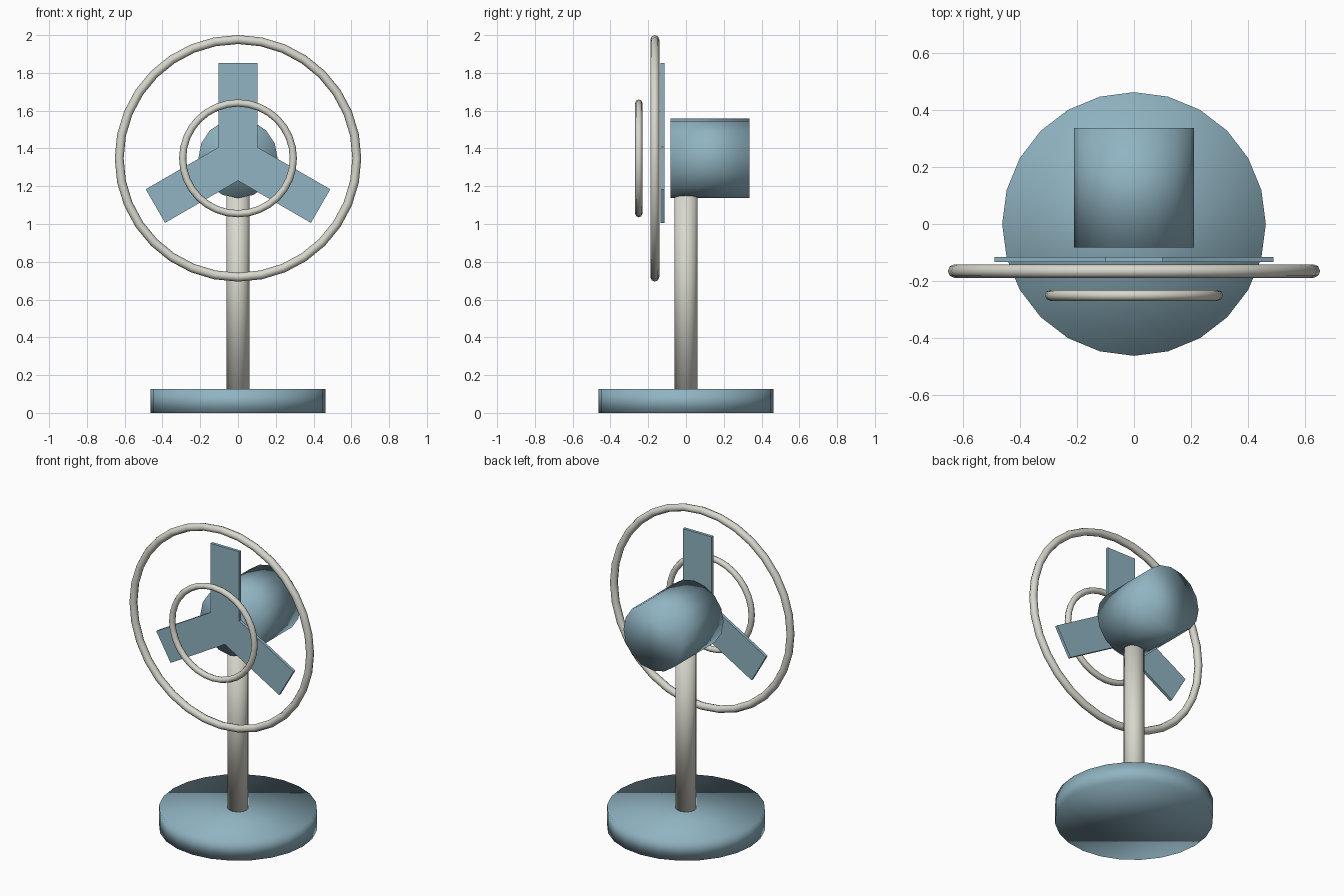
import bpy, bmesh, math
from mathutils import Vector

if "Cube" in bpy.data.objects:
    bpy.data.objects.remove(bpy.data.objects["Cube"])

AXIS_Z = 1.3475            # height of the fan axis
FACING = (math.pi / 2, 0, 0)


def material(name, rgb):
    m = bpy.data.materials.new(name)
    m.diffuse_color = (*rgb, 1)
    m.use_nodes = True
    m.node_tree.nodes["Principled BSDF"].inputs["Base Color"].default_value = m.diffuse_color
    return m


blue = material("dusty_blue", (0.28, 0.455, 0.54))
ivory = material("pale_grey", (0.69, 0.68, 0.61))


def finish(name, mat, smooth=True):
    ob = bpy.context.object
    ob.name = name
    ob.data.materials.append(mat)
    if smooth:
        bpy.ops.object.shade_smooth()
    return ob


def cylinder(name, mat, radius, depth, location, sides, rotation=(0, 0, 0)):
    bpy.ops.mesh.primitive_cylinder_add(vertices=sides, radius=radius, depth=depth,
                                        location=location, rotation=rotation)
    return finish(name, mat)


def ring(name, outer, tube, y):
    bpy.ops.mesh.primitive_torus_add(major_radius=outer - tube, minor_radius=tube,
                                     major_segments=32, minor_segments=8,
                                     location=(0, y, AXIS_Z), rotation=FACING)
    return finish(name, ivory)


# Stand and motor housing
cylinder("base", blue, 0.462, 0.127, (0, 0, 0.0635), 24)
cylinder("pole", ivory, 0.061, 1.09, (0, 0, 0.665), 16)
cylinder("motor_housing", blue, 0.21, 0.418, (0, 0.127, AXIS_Z), 16, FACING)

# Guard rings
ring("outer_guard_ring", 0.6525, 0.0235, -0.165)
ring("inner_guard_ring", 0.312, 0.019, -0.25)

# Three joined blades: a flat star outline, extruded
HALF, REACH = 0.1025, 0.505
bm = bmesh.new()
outline = []
for i in range(3):
    a = i * 2 * math.pi / 3
    across = Vector((math.cos(a), 0, -math.sin(a)))
    out = Vector((math.sin(a), 0, math.cos(a)))
    for s, r in ((-HALF, REACH), (HALF, REACH), (HALF, HALF / math.sqrt(3))):
        outline.append(bm.verts.new(across * s + out * r))
face = bm.faces.new(outline)
extruded = bmesh.ops.extrude_face_region(bm, geom=[face])["geom"]
bmesh.ops.translate(bm, vec=(0, 0.019, 0),
                    verts=[g for g in extruded if isinstance(g, bmesh.types.BMVert)])
bmesh.ops.recalc_face_normals(bm, faces=bm.faces)
mesh = bpy.data.meshes.new("fan_blades")
bm.to_mesh(mesh)
bm.free()
blades = bpy.data.objects.new("fan_blades", mesh)
blades.location = (0, -0.134, AXIS_Z)
mesh.materials.append(blue)
bpy.context.collection.objects.link(blades)
